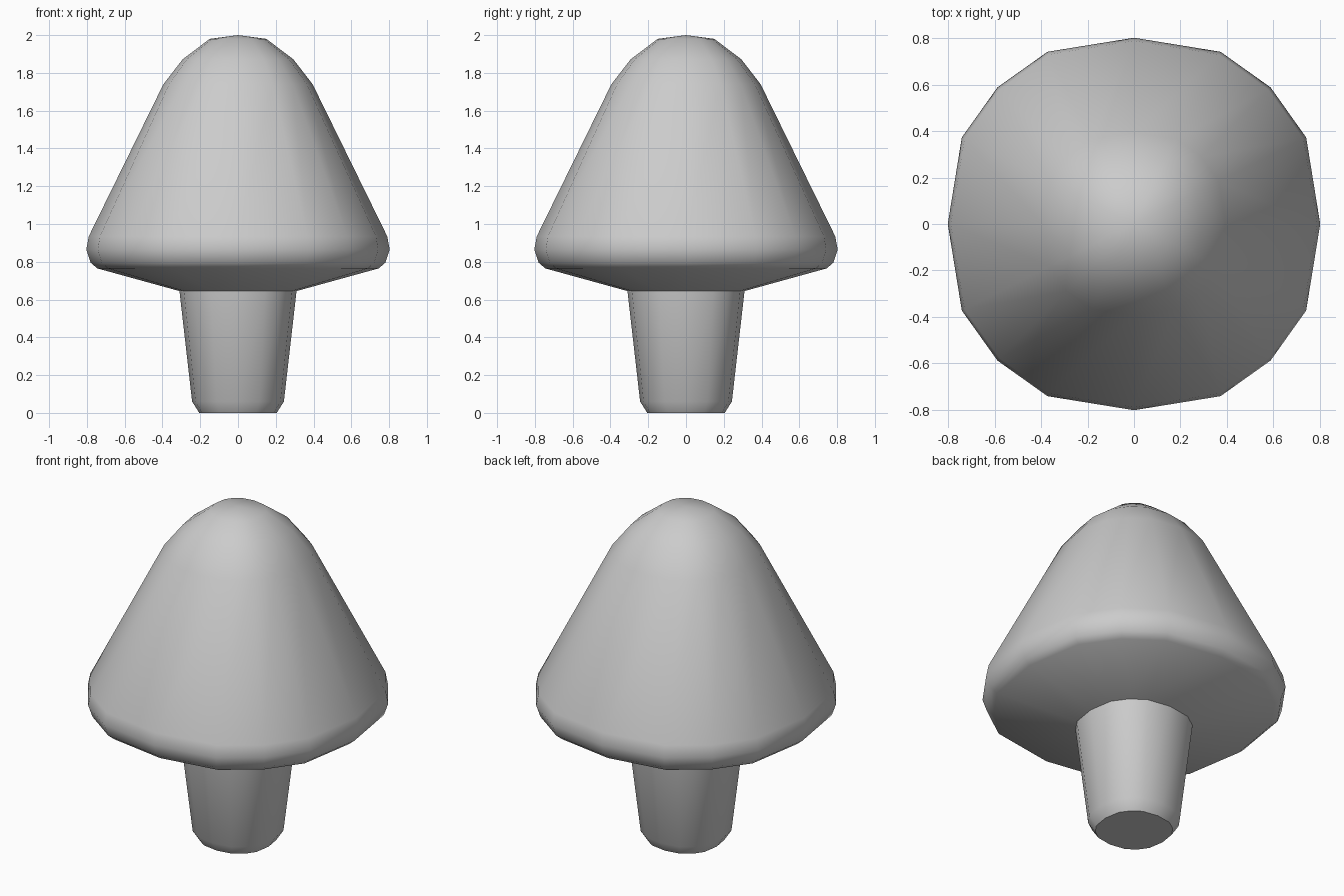
import bpy, bmesh, math

if "Cube" in bpy.data.objects:
    bpy.data.objects.remove(bpy.data.objects["Cube"])

# 16-sided, slightly squared-round cross-section: one quadrant as (angle, radius factor)
QUADRANT = [(0, 1.0), (26.7, 1.035), (45, 1.037), (63.3, 1.035)]
SECTION = [(math.radians(a + 90 * q), f) for q in range(4) for a, f in QUADRANT]


def lathe(name, profile, tip=None):
    """Loft the cross-section through (radius, z) rings, bottom to top."""
    bm = bmesh.new()
    rings = [[bm.verts.new((r * f * math.cos(a), r * f * math.sin(a), z))
              for a, f in SECTION] for r, z in profile]
    n = len(SECTION)
    for low, high in zip(rings, rings[1:]):
        for i in range(n):
            j = (i + 1) % n
            bm.faces.new((low[i], low[j], high[j], high[i]))
    bm.faces.new(rings[0][::-1])
    top = bm.verts.new((0, 0, tip))
    for i in range(n):
        bm.faces.new((rings[-1][i], rings[-1][(i + 1) % n], top))
    bmesh.ops.recalc_face_normals(bm, faces=bm.faces)
    mesh = bpy.data.meshes.new(name)
    bm.to_mesh(mesh)
    bm.free()
    obj = bpy.data.objects.new(name, mesh)
    bpy.context.collection.objects.link(obj)
    bpy.ops.object.select_all(action='DESELECT')
    obj.select_set(True)
    bpy.context.view_layer.objects.active = obj
    bpy.ops.object.shade_smooth_by_angle(angle=math.radians(52))
    return obj


# Stem with chamfered foot, flared underside, rounded rim and domed cone cap
lathe("mushroom_stem_and_cap", [
    (0.205, 0.0), (0.243, 0.06), (0.31, 0.645),
    (0.745, 0.765), (0.78, 0.795), (0.803, 0.865), (0.79, 0.935),
    (0.395, 1.74), (0.293, 1.872), (0.15, 1.98),
], tip=2.0)
